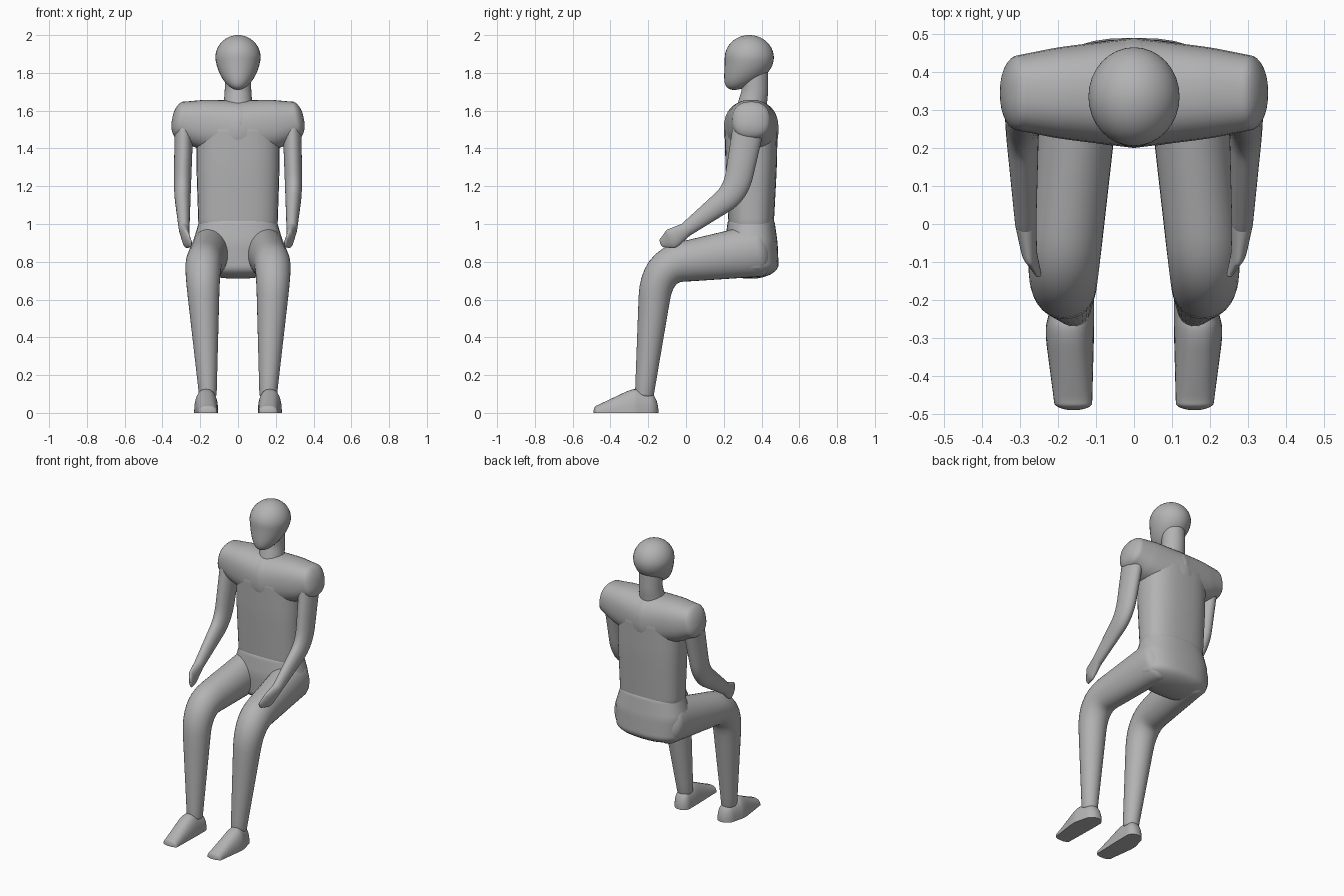
import bpy, bmesh, math
from mathutils import Vector

cube = bpy.data.objects.get("Cube")
if cube:
    bpy.data.objects.remove(cube, do_unlink=True)

grey = bpy.data.materials.new("plain grey")
grey.use_nodes = True
colour = (0.45, 0.45, 0.45, 1)
grey.diffuse_color = colour
grey.node_tree.nodes["Principled BSDF"].inputs["Base Color"].default_value = colour

SIDES = 32
STEPS = 8
ACROSS = Vector((1, 0, 0))
FORWARD = Vector((0, 1, 0))
spine = 0.345  # depth position of the upright body


def finish(name, bm, mirror=False):
    """Turn a bmesh into a smooth grey object, mirrored when it is a pair."""
    bmesh.ops.recalc_face_normals(bm, faces=bm.faces)
    mesh = bpy.data.meshes.new(name)
    bm.to_mesh(mesh)
    bm.free()
    mesh.materials.append(grey)
    part = bpy.data.objects.new(name, mesh)
    bpy.context.collection.objects.link(part)
    bpy.ops.object.select_all(action='DESELECT')
    part.select_set(True)
    bpy.context.view_layer.objects.active = part
    bpy.ops.object.shade_smooth_by_angle(angle=math.radians(45))
    if mirror:
        part.modifiers.new("Mirror", 'MIRROR')


def bent_path(start, corner, end, bend):
    """Stations along two straight runs joined by a rounded corner."""
    enter = corner.lerp(start, bend)
    leave = corner.lerp(end, bend)
    fractions = [i / STEPS for i in range(STEPS)]
    path = [start.lerp(enter, t) for t in fractions]
    path += [enter.lerp(corner, t).lerp(corner.lerp(leave, t), t) for t in fractions]
    path += [leave.lerp(end, t) for t in fractions]
    return path + [end]


def round_end(last, before):
    """Shrinking stations that close an end with a shallow dome."""
    outward = (Vector(last[:3]) - Vector(before[:3])).normalized()
    dome = []
    for i in range(1, STEPS):
        angle = math.pi / 2 * i / STEPS
        centre = Vector(last[:3]) + outward * last[4] / 2 * math.sin(angle)
        dome.append(Vector((*centre, *(size * math.cos(angle) for size in last[3:]))))
    return dome


def superellipse(angle, power):
    return [math.copysign(abs(f) ** (2 / power), f) for f in (math.cos(angle), math.sin(angle))]


def body_part(name, *joints, power=2, side=ACROSS, bend=0.25, on_floor=False, mirror=False):
    """Rounded tube through three joints: position, half width, half depth."""
    path = bent_path(*map(Vector, joints), bend)
    path = round_end(path[0], path[1])[::-1] + path + round_end(path[-1], path[-2])
    bm = bmesh.new()
    rings = []
    for i, station in enumerate(path):
        ahead = path[min(i + 1, len(path) - 1)]
        behind = path[max(i - 1, 0)]
        tangent = Vector(ahead[:3]) - Vector(behind[:3])
        normal = side.cross(tangent).normalized()
        ring = []
        for k in range(SIDES):
            u, v = superellipse(math.tau * k / SIDES, power)
            point = Vector(station[:3]) + side * station[3] * u + normal * station[4] * v
            if on_floor:
                point.z = max(point.z, 0)
            ring.append(bm.verts.new(point))
        rings.append(ring)
    for ring, following in zip(rings, rings[1:]):
        for k in range(SIDES):
            bm.faces.new((ring[k - 1], ring[k], following[k], following[k - 1]))
    bm.faces.new(rings[0])
    bm.faces.new(rings[-1])
    finish(name, bm, mirror)


# Head: a ball whose lower half lengthens, narrows and moves forward to the chin
bm = bmesh.new()
bmesh.ops.create_uvsphere(bm, u_segments=SIDES, v_segments=SIDES, radius=1)
for vert in bm.verts:
    x, y, z = vert.co
    drop = max(-z, 0)
    vert.co.x = 0.12 * x * (1 - 0.15 * drop)
    vert.co.y = 0.335 + 0.13 * y - 0.08 * drop ** 2
    vert.co.z = 1.88 + (0.17 if z < 0 else 0.12) * z
finish("head", bm)

body_part("neck", (0, spine, 1.6, 0.08, 0.08), (0, 0.365, 1.7, 0.07, 0.07),
          (0, 0.365, 1.8, 0.07, 0.07))

# Trunk: chest halves ending in shoulder caps, waist, pelvis
body_part("chest_and_shoulder", (0, spine, 1.5, 0.145, 0.155), (0.2, spine, 1.53, 0.12, 0.13),
          (0.3, spine, 1.55, 0.1, 0.1), power=2.4, side=FORWARD, mirror=True)
body_part("waist", (0, spine, 1.5, 0.22, 0.14), (0, spine, 1.3, 0.22, 0.136),
          (0, spine, 1, 0.21, 0.12), power=2.6)
body_part("pelvis", (0, spine, 1, 0.21, 0.126), (0, spine, 0.9, 0.24, 0.14),
          (0, 0.35, 0.78, 0.23, 0.14), power=2.5)

# Arms and hands
wrist = (0.285, 0, 0.97, 0.028, 0.038)
body_part("arm", (0.285, 0.34, 1.56, 0.05, 0.085), (0.295, 0.265, 1.17, 0.045, 0.07),
          wrist, mirror=True)
body_part("hand", wrist, (0.275, -0.08, 0.92, 0.02, 0.055),
          (0.255, -0.125, 0.9, 0.01, 0.025), mirror=True)

# Legs and flat-soled feet
body_part("leg", (0.14, 0.38, 0.86, 0.105, 0.14), (0.19, -0.15, 0.78, 0.095, 0.095),
          (0.16, -0.22, 0.1, 0.047, 0.05), mirror=True)
body_part("foot", (0.16, -0.2, 0, 0.055, 0.11), (0.17, -0.28, 0, 0.065, 0.13),
          (0.16, -0.47, 0, 0.05, 0.04), power=2.4, on_floor=True, mirror=True)
